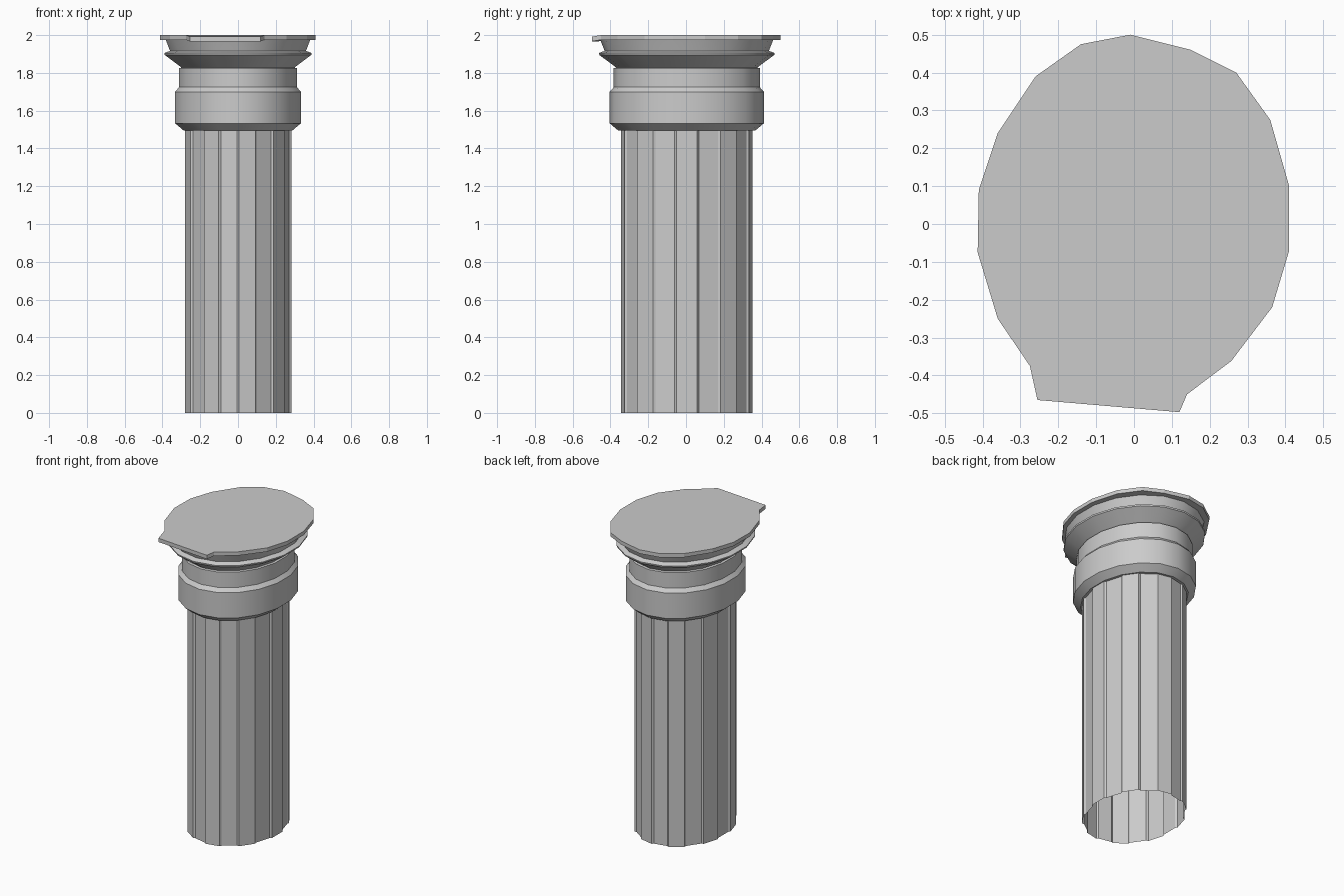
import bpy, bmesh
from math import sin, cos, radians

SIDES = 18
STEP = 360 / SIDES

cube = bpy.data.objects.get("Cube")
if cube:
    bpy.data.objects.remove(cube, do_unlink=True)

stone = bpy.data.materials.new("grey stone")
stone.use_nodes = True
colour = (0.6, 0.6, 0.6, 1)
stone.diffuse_color = colour
stone.node_tree.nodes["Principled BSDF"].inputs["Base Color"].default_value = colour


def oval(angle, half_x, stretch):
    """Point on an oval that is deeper than it is wide."""
    a = radians(angle)
    return half_x / cos(radians(STEP / 2)) * cos(a), (half_x + stretch) * sin(a) + 0.004


def loft(name, rings, smooth=False, caps=False):
    """Skin a stack of closed rings of 3D points."""
    bm = bmesh.new()
    loops = [[bm.verts.new(p) for p in ring] for ring in rings]
    n = len(loops[0])
    for low, high in zip(loops, loops[1:]):
        for i in range(n):
            j = (i + 1) % n
            bm.faces.new((low[i], low[j], high[j], high[i]))
    if caps:
        bm.faces.new(loops[0][::-1])
        bm.faces.new(loops[-1])
    mesh = bpy.data.meshes.new(name)
    bm.to_mesh(mesh)
    bm.free()
    mesh.materials.append(stone)
    obj = bpy.data.objects.new(name, mesh)
    bpy.context.collection.objects.link(obj)
    if smooth:
        bpy.ops.object.select_all(action="DESELECT")
        obj.select_set(True)
        bpy.context.view_layer.objects.active = obj
        bpy.ops.object.shade_smooth_by_angle(angle=radians(30))
    return obj


# Hollow shaft: flat panels, alternately raised and recessed with narrow sloped steps
outline = []
for k in range(SIDES):
    start = STEP / 2 + k * STEP
    half_x = 0.282 if k % 2 else 0.272
    for angle in (start + 0.9, start + STEP - 0.9):
        outline.append(oval(angle, half_x, 0.066))
loft("shaft", [[(x, y, z) for x, y in outline] for z in (0, 1.51)])


# Capital: collar, neck and flared lip in one turned profile of (half width, height)
profile = [(0.27, 1.495), (0.288, 1.495), (0.333, 1.533), (0.333, 1.70), (0.312, 1.724),
           (0.312, 1.825), (0.298, 1.828), (0.388, 1.895), (0.39, 1.905), (0.36, 1.917),
           (0.374, 1.953), (0.382, 1.973)]
angles = [STEP / 2 + k * STEP for k in range(SIDES)]
loft("capital", [[(*oval(a, r, 0.075), z) for a in angles] for r, z in profile], smooth=True)

# Top slab with a chipped lip that juts out, and sags a little, at the front
slab = [(0.41, 0.10), (0.36, 0.275), (0.27, 0.40), (0.15, 0.46), (-0.01, 0.50),
        (-0.14, 0.475), (-0.26, 0.39), (-0.36, 0.24), (-0.41, 0.09), (-0.413, -0.075),
        (-0.36, -0.25), (-0.275, -0.375), (-0.255, -0.465), (0.12, -0.497),
        (0.14, -0.45), (0.257, -0.362), (0.365, -0.22), (0.41, -0.07)]


def sag(y):
    return 0.008 if y < -0.46 else 0


loft("top_slab", [[(x, y, z - sag(y)) for x, y in slab] for z in (1.975, 2.0)], caps=True)
